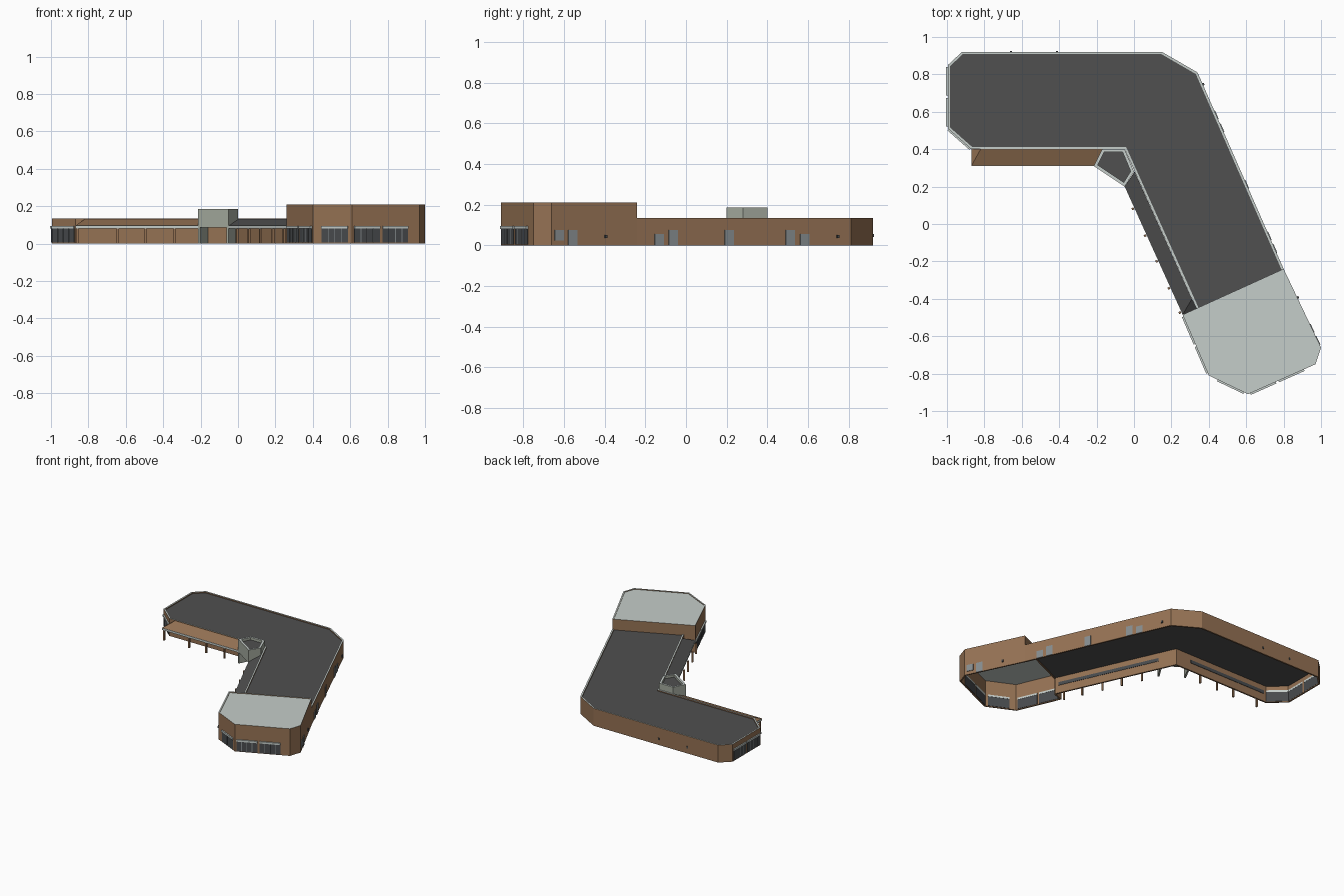
import bpy
from mathutils import Vector

if "Cube" in bpy.data.objects:
    bpy.data.objects.remove(bpy.data.objects["Cube"])


def material(name, r, g, b):
    m = bpy.data.materials.new(name)
    m.diffuse_color = (r, g, b, 1)
    m.use_nodes = True
    m.node_tree.nodes["Principled BSDF"].inputs["Base Color"].default_value = m.diffuse_color
    return m


BROWN = material("brown brick", .30, .168, .088)
ROOF = material("dark roofing", .08, .08, .08)
PALE = material("pale trim", .56, .61, .585)
STONE = material("tower grey", .38, .41, .35)
GLASS = material("dark glass", .065, .07, .075)
DOOR = material("door grey", .24, .265, .275)


def mesh(name, verts, faces, *mats):
    me = bpy.data.meshes.new(name)
    me.from_pydata(verts, [], faces)
    for m in mats:
        me.materials.append(m)
    me.update()
    ob = bpy.data.objects.new(name, me)
    bpy.context.collection.objects.link(ob)
    return ob


def slab(name, pts, z, mat):
    """Flat sheet; outline runs clockwise, so it is reversed to face up."""
    return mesh(name, [(x, y, z) for x, y in reversed(pts)],
                [range(len(pts))], mat)


def left(d):
    return Vector((-d.y, d.x))


def wall(name, pts, z0, z1, thick, mat, closed=False):
    """Mitred wall along a clockwise path; its top faces become pale coping."""
    p = [Vector(q) for q in pts]
    n = len(p)
    verts = []
    for i in range(n):
        before = p[i] - p[i - 1] if (i or closed) else p[1] - p[0]
        after = p[(i + 1) % n] - p[i] if (i < n - 1 or closed) else before
        a, b = left(before.normalized()), left(after.normalized())
        inner = p[i] - (a + b) * (thick / (1 + a.dot(b)))
        for q, z in ((p[i], z0), (p[i], z1), (inner, z1), (inner, z0)):
            verts.append((q.x, q.y, z))
    faces = []
    for i in range(n if closed else n - 1):
        a, b = 4 * i, 4 * ((i + 1) % n)
        for k in range(4):
            m = (k + 1) % 4
            faces.append((a + k, a + m, b + m, b + k))
    if not closed:
        e = 4 * n - 4
        faces += [(3, 2, 1, 0), (e, e + 1, e + 2, e + 3)]
    ob = mesh(name, verts, faces, mat, PALE)
    for f in ob.data.polygons:
        zs = [ob.data.vertices[v].co.z for v in f.vertices]
        f.material_index = int(min(zs) == max(zs) and zs[0] > (z0 + z1) / 2)
    return ob


def on_wall(name, a, b, s0, s1, z0, z1, d0, d1, mat):
    """Box along wall a-b from fraction s0 to s1, d0..d1 out from its face."""
    a, b = Vector(a), Vector(b)
    out = left((b - a).normalized())
    ring = [a.lerp(b, s) + out * d
            for s, d in ((s0, d0), (s1, d0), (s1, d1), (s0, d1))]
    verts = [(q.x, q.y, z) for z in (z0, z1) for q in ring]
    faces = [(3, 2, 1, 0), (4, 5, 6, 7)]
    faces += [(i, (i + 1) % 4, (i + 1) % 4 + 4, i + 4) for i in range(4)]
    return mesh(name, verts, faces, mat)


def shop_window(name, a, b, s0, s1, bars=3):
    """Dark glazing through the wall, mullions and a pale strip above."""
    on_wall(name + "_glass", a, b, s0, s1, .005, .08, -.013, .003, GLASS)
    on_wall(name + "_canopy", a, b, s0, s1, .081, .095, -.013, .009, PALE)
    for i in range(1, bars + 1):
        s = s0 + (s1 - s0) * i / (bars + 1)
        on_wall(name + "_mullion", a, b, s - .006, s + .006,
                .005, .08, .003, .005, DOOR)


# Main shell: low wings, and the taller block at the south end
low = [(.335, -.455), (-.05, .40), (-.87, .40), (-.995, .51), (-.995, .85),
       (-.92, .92), (.15, .92), (.34, .81), (.80, -.24)]
tall = [(.80, -.24), (1, -.66), (.97, -.75), (.61, -.91), (.40, -.81),
        (.26, -.485), (.335, -.455)]
wall("low_wing_walls", low, 0, .135, .012, BROWN)
slab("low_wing_roof", low, .127, ROOF)
wall("tall_block_walls", tall, 0, .21, .01, BROWN)
wall("tall_block_step_wall", [tall[5], tall[0]], .12, .21, .01, BROWN)
slab("tall_block_roof", tall[:6], .206, PALE)

# Corner tower over the inner angle
tower = [(-.17, .40), (-.05, .40), (.0, .28), (-.05, .20), (-.215, .31)]
wall("tower_walls", tower, .085, .185, .016, STONE, closed=True)
slab("tower_roof", tower, .165, ROOF)
for i in (2, 4):
    on_wall("tower_pier", tower[i], tower[(i + 1) % 5], 0, 1,
            0, .09, -.012, 0, STONE)

# Walkway canopies: sloping roof, hipped end, pale fascia and posts
west_out = [(-.87, .31), (-.21, .31)]
east_out = [(-.05, .20), (.26, -.485)]


def canopy(name, outer, inner_low, inner_high, inner_end, mat):
    zl, zh = .095, .131
    v = [(*outer[0], zl), (*outer[1], zl), (*inner_end, zh),
         (*inner_high, zh), (*inner_low, zl)]
    mesh(name, v, [(0, 1, 2, 3), (0, 3, 4)], mat)


canopy("west_canopy_roof", west_out, (-.87, .40), (-.82, .40), (-.17, .40),
       BROWN)
canopy("east_canopy_roof", east_out[::-1], (.335, -.455), (.31, -.40),
       (.003, .28), ROOF)
for name, (a, b) in (("west", west_out), ("east", east_out)):
    on_wall(name + "_canopy_fascia", b, a, 0, 1, .08, .096, -.008, 0, PALE)
on_wall("west_canopy_end_fascia", west_out[0], low[2], 0, 1,
        .08, .096, -.008, 0, PALE)
for s in (.01, .335, .56, .795):
    on_wall("west_post", *west_out, s, s + .018, 0, .082, .003, .015, BROWN)
for s in (.16, .37, .57, .78, .97):
    on_wall("east_post", *east_out, s, s + .016, 0, .082, -.015, -.003, BROWN)

# Dark clerestory strips on the inside of the courtyard walls
for i, s0, s1 in ((0, .03, .86), (1, .15, .97)):
    on_wall("clerestory_strip", low[i], low[i + 1], s0, s1,
            .06, .085, -.015, -.012, GLASS)

# Shop windows on both ends of the building
shop_window("west_corner_window", low[2], low[3], .03, .97)
shop_window("west_end_window", low[3], low[4], .03, .48)
shop_window("west_end_window", low[3], low[4], .52, .97)
shop_window("south_east_window", tall[2], tall[3], .17, .55)
shop_window("south_east_window", tall[2], tall[3], .59, .97)
shop_window("south_west_window", tall[3], tall[4], .1, .77)
shop_window("inner_window", tall[4], tall[5], .04, .48)
shop_window("inner_window", tall[4], tall[5], .52, .97)


# Doors, service hatches and lamps on the long back wall, placed by y
def back_opening(name, y0, y1, z0, z1, mat=DOOR, d=.004):
    a, b = (low[7], low[8]) if y0 > -.24 else (tall[0], tall[1])
    s = [(a[1] - y) / (a[1] - b[1]) for y in (y1, y0)]
    on_wall(name, a, b, s[0], s[1], z0, z1, -.001, d, mat)


for y in (-.58, -.085, .19, .49):
    back_opening("back_door", y, y + .045, 0, .076)
for y in (-.155, .56):
    back_opening("low_hatch", y, y + .046, 0, .057)
back_opening("back_window", -.645, -.60, .025, .076)
for y in (-.40, .74):
    back_opening("back_lamp", y, y + .012, .035, .052, GLASS, .008)
for s in (.24, .47):
    on_wall("north_lamp", low[5], low[6], s, s + .01, .04, .056,
            -.001, .004, GLASS)
